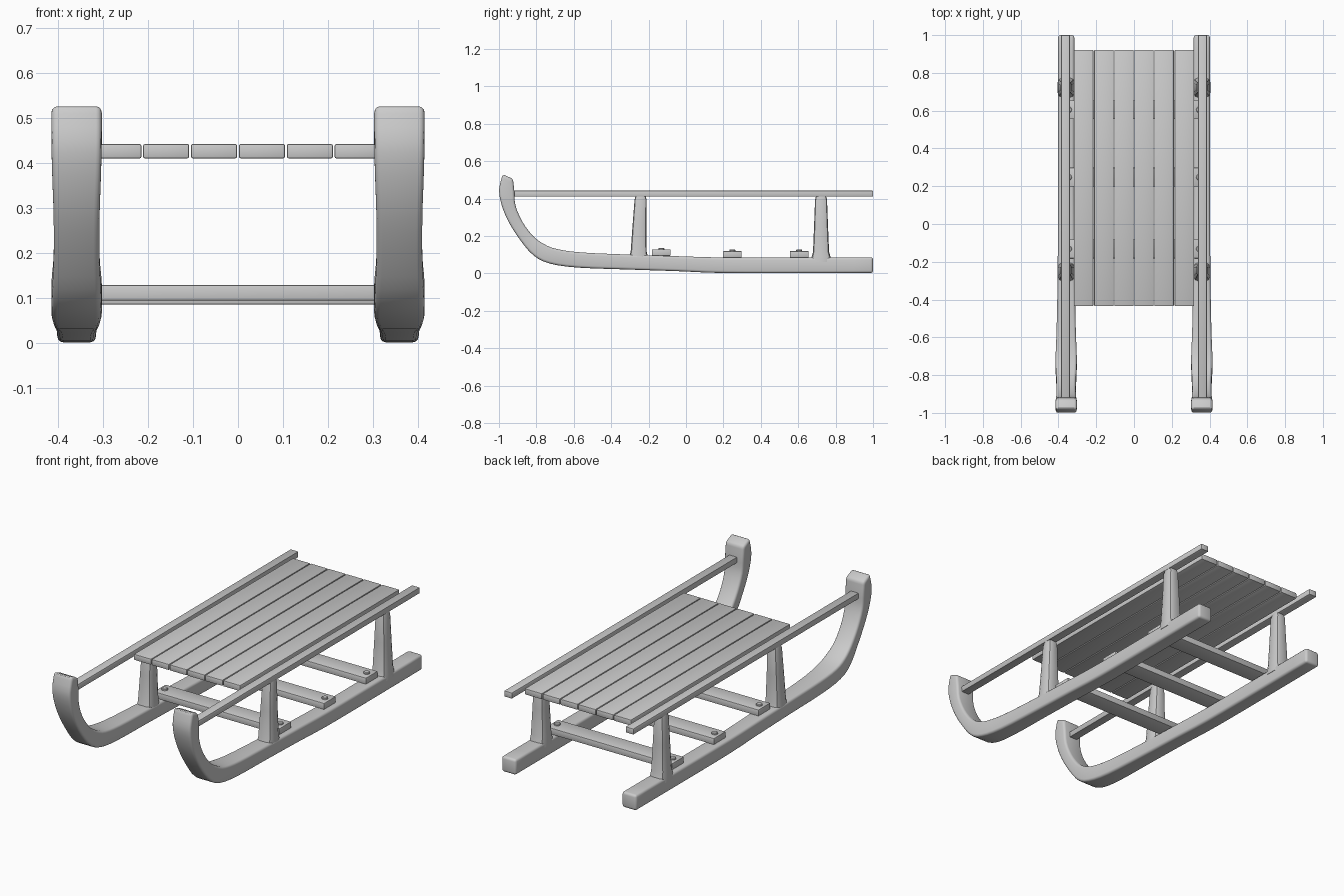
import bpy, bmesh, math
from mathutils import Vector

if "Cube" in bpy.data.objects:
    bpy.data.objects.remove(bpy.data.objects["Cube"])


def finish(name, bm, bevel, segs=2, mirror=False):
    """Round the hard edges, make the object, shade it, optionally mirror it in x."""
    bmesh.ops.recalc_face_normals(bm, faces=bm.faces)
    edges = [e for e in bm.edges if e.calc_face_angle(0) > math.radians(40)]
    if bevel:
        bmesh.ops.bevel(bm, geom=edges, offset=bevel, segments=segs,
                        profile=0.5, affect='EDGES', clamp_overlap=True)
    me = bpy.data.meshes.new(name)
    bm.to_mesh(me)
    bm.free()
    ob = bpy.data.objects.new(name, me)
    bpy.context.collection.objects.link(ob)
    bpy.ops.object.select_all(action='DESELECT')
    ob.select_set(True)
    bpy.context.view_layer.objects.active = ob
    bpy.ops.object.shade_smooth_by_angle(angle=math.radians(32))
    if mirror:
        ob.modifiers.new("Mirror", 'MIRROR')
    return ob


def loft(rings):
    """Skin a list of equal-length point rings and cap both ends."""
    bm = bmesh.new()
    vs = [[bm.verts.new(p) for p in r] for r in rings]
    n = len(vs[0])
    for a, b in zip(vs, vs[1:]):
        for i in range(n):
            j = (i + 1) % n
            bm.faces.new((a[i], a[j], b[j], b[i]))
    bm.faces.new(vs[0])
    bm.faces.new(vs[-1])
    return bm


def box(name, x, y, z, bevel=0.004, mirror=False):
    rings = [[(x[0], yy, z[0]), (x[1], yy, z[0]), (x[1], yy, z[1]), (x[0], yy, z[1])]
             for yy in y]
    return finish(name, loft(rings), bevel, 2, mirror)


def smooth_path(pts, steps):
    """Catmull-Rom through stations."""
    out = []
    for i in range(len(pts) - 1):
        p0, p1 = pts[max(i - 1, 0)], pts[i]
        p2, p3 = pts[i + 1], pts[min(i + 2, len(pts) - 1)]
        for s in range(steps):
            t = s / steps
            out.append(0.5 * (2 * p1 + (p2 - p0) * t + (2 * p0 - 5 * p1 + 4 * p2 - p3) * t * t
                              + (3 * p1 - p0 - 3 * p2 + p3) * t ** 3))
    return out + [pts[-1]]


# Runners: lower y, z / upper y, z / half width
stations = [
    (1.0, 0.002, 1.0, 0.086, 0.043),
    (0.6, 0.001, 0.6, 0.085, 0.043),
    (0.2, 0.002, 0.2, 0.085, 0.043),
    (-0.05, 0.012, -0.05, 0.092, 0.044),
    (-0.32, 0.021, -0.32, 0.101, 0.046),
    (-0.58, 0.031, -0.56, 0.112, 0.051),
    (-0.73, 0.053, -0.69, 0.13, 0.056),
    (-0.815, 0.096, -0.76, 0.157, 0.055),
    (-0.885, 0.176, -0.82, 0.202, 0.051),
    (-0.95, 0.278, -0.877, 0.28, 0.051),
    (-0.987, 0.37, -0.912, 0.365, 0.054),
    (-0.999, 0.45, -0.918, 0.44, 0.056),
    (-0.98, 0.53, -0.925, 0.505, 0.056),
]
cx = 0.359
low = smooth_path([Vector((s[4], s[0], s[1])) for s in stations], 3)
top = smooth_path([Vector((s[4], s[2], s[3])) for s in stations], 3)
rings = [[(cx - a.x, a.y, a.z), (cx + a.x, a.y, a.z), (cx + b.x, b.y, b.z), (cx - b.x, b.y, b.z)]
         for a, b in zip(low, top)]
finish("runners", loft(rings), 0.013, 3, True)

# Tapered posts with a small flare at the foot: z, y shift, half y, half x
for name, y0, lean in (("front_posts", -0.243, -0.011), ("rear_posts", 0.722, 0.0)):
    rings = []
    for z, k, hy, hx in ((0.06, 1, 0.056, 0.045), (0.09, 1, 0.050, 0.044),
                         (0.115, 0.9, 0.043, 0.042), (0.26, 0.5, 0.037, 0.035),
                         (0.395, 0, 0.032, 0.029), (0.416, 0, 0.026, 0.024)):
        c = y0 + lean * k
        rings.append([(cx + hx * sx, c + hy * sy, z)
                      for sx, sy in ((1, 0.5), (0.82, 0.88), (0.5, 1), (-0.5, 1), (-0.82, 0.88), (-1, 0.5),
                                     (-1, -0.5), (-0.82, -0.88), (-0.5, -1), (0.5, -1), (0.82, -0.88), (1, -0.5))])
    finish(name, loft(rings), 0, 1, True)

# Side rails
box("side_rails", (0.339, 0.386), (-0.93, 1.0), (0.41, 0.442), 0.004, True)

# Seat slats
pitch = 0.1065
for i in range(6):
    x0 = (i - 3) * pitch
    box(f"seat_slat_{i + 1}", (x0 + 0.002, x0 + pitch - 0.002), (-0.435, 0.922), (0.41, 0.442))

# Cross bars with a bolt at each end
for i, (y, z) in enumerate(((-0.132, 0.094), (0.248, 0.085), (0.605, 0.085))):
    box(f"cross_bar_{i + 1}", (-0.375, 0.375), (y - 0.05, y + 0.05), (z, z + 0.034), 0.003)
    rings = [[(0.345 + 0.016 * math.cos(a * math.pi / 6), y + 0.016 * math.sin(a * math.pi / 6), zz)
              for a in range(12)] for zz in (z + 0.025, z + 0.043)]
    finish(f"bolts_{i + 1}", loft(rings), 0.003, 1, True)
